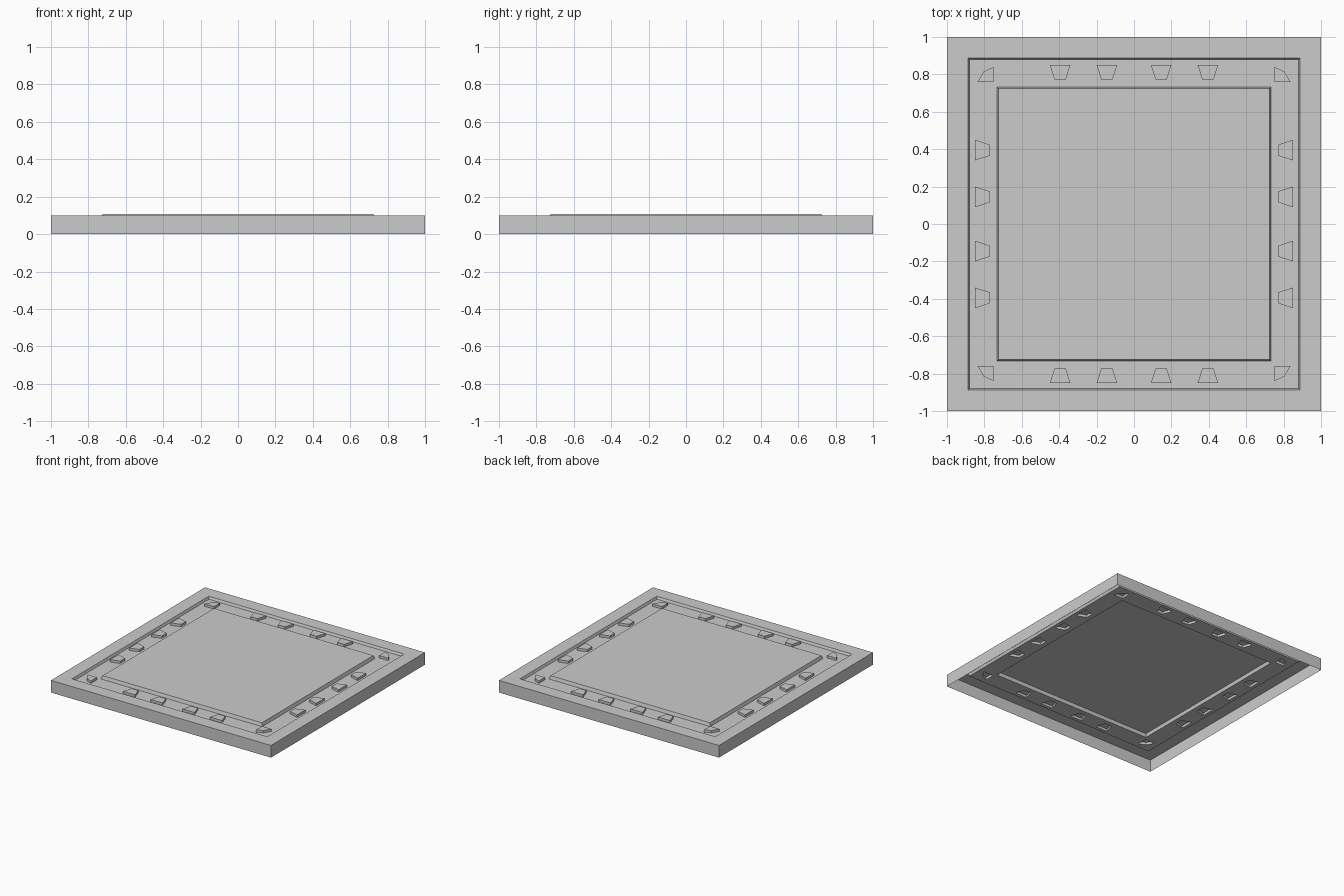
import bpy, bmesh
from mathutils import Vector

if "Cube" in bpy.data.objects:
    bpy.data.objects.remove(bpy.data.objects["Cube"])

FLOOR, STUD_TOP = 0.08, 0.1
bm = bmesh.new()


def loop(points, z):
    return [bm.verts.new((x, y, z)) for x, y in points]


def square(r, z):
    return loop([(-r, -r), (r, -r), (r, r), (-r, r)], z)


def bridge(a, b):
    for i in range(len(a)):
        j = (i + 1) % len(a)
        bm.faces.new((a[i], a[j], b[j], b[i]))


def edges(vs):
    out = []
    for i, v in enumerate(vs):
        w = vs[(i + 1) % len(vs)]
        out.append(bm.edges.get((v, w)) or bm.edges.new((v, w)))
    return out


# Skirt, rim and step down to the recessed floor (open underneath)
rings = [square(1, 0), square(1, 0.1), square(0.888, 0.1), square(0.88, FLOOR)]
for a, b in zip(rings, rings[1:]):
    bridge(a, b)

# Raised centre panel
panel_base, panel_top = square(0.732, FLOOR), square(0.724, 0.107)
bridge(panel_base, panel_top)
bm.faces.new(panel_top)

# Stud outlines: four wedges per side, one clipped stud per corner
outlines = []
for c in (-0.395, -0.145, 0.145, 0.395):
    wedge = [(c - 0.03, 0.772), (c + 0.03, 0.772), (c + 0.055, 0.85), (c - 0.055, 0.85)]
    for s in (-1, 1):
        outlines.append([(x, s * y) for x, y in wedge])
        outlines.append([(s * y, x) for x, y in wedge])
corner = [(0.75, 0.76), (0.836, 0.76), (0.804, 0.815), (0.75, 0.84)]
for sx in (-1, 1):
    for sy in (-1, 1):
        outlines.append([(sx * x, sy * y) for x, y in corner])

# Hollow raised studs
fill = edges(rings[-1]) + edges(panel_base)
for pts in outlines:
    base, top = loop(pts, FLOOR), loop(pts, STUD_TOP)
    bridge(base, top)
    bm.faces.new(top)
    fill += edges(base)

# Recessed floor around the studs
bmesh.ops.triangle_fill(bm, use_beauty=True, use_dissolve=False,
                        edges=fill, normal=Vector((0, 0, 1)))
bmesh.ops.recalc_face_normals(bm, faces=bm.faces)
bm.normal_update()
if sum(f.normal.z * f.calc_area() for f in bm.faces) < 0:
    bmesh.ops.reverse_faces(bm, faces=bm.faces)

mesh = bpy.data.meshes.new("floor_tile")
bm.to_mesh(mesh)
bm.free()
bpy.context.collection.objects.link(bpy.data.objects.new("floor_tile", mesh))
